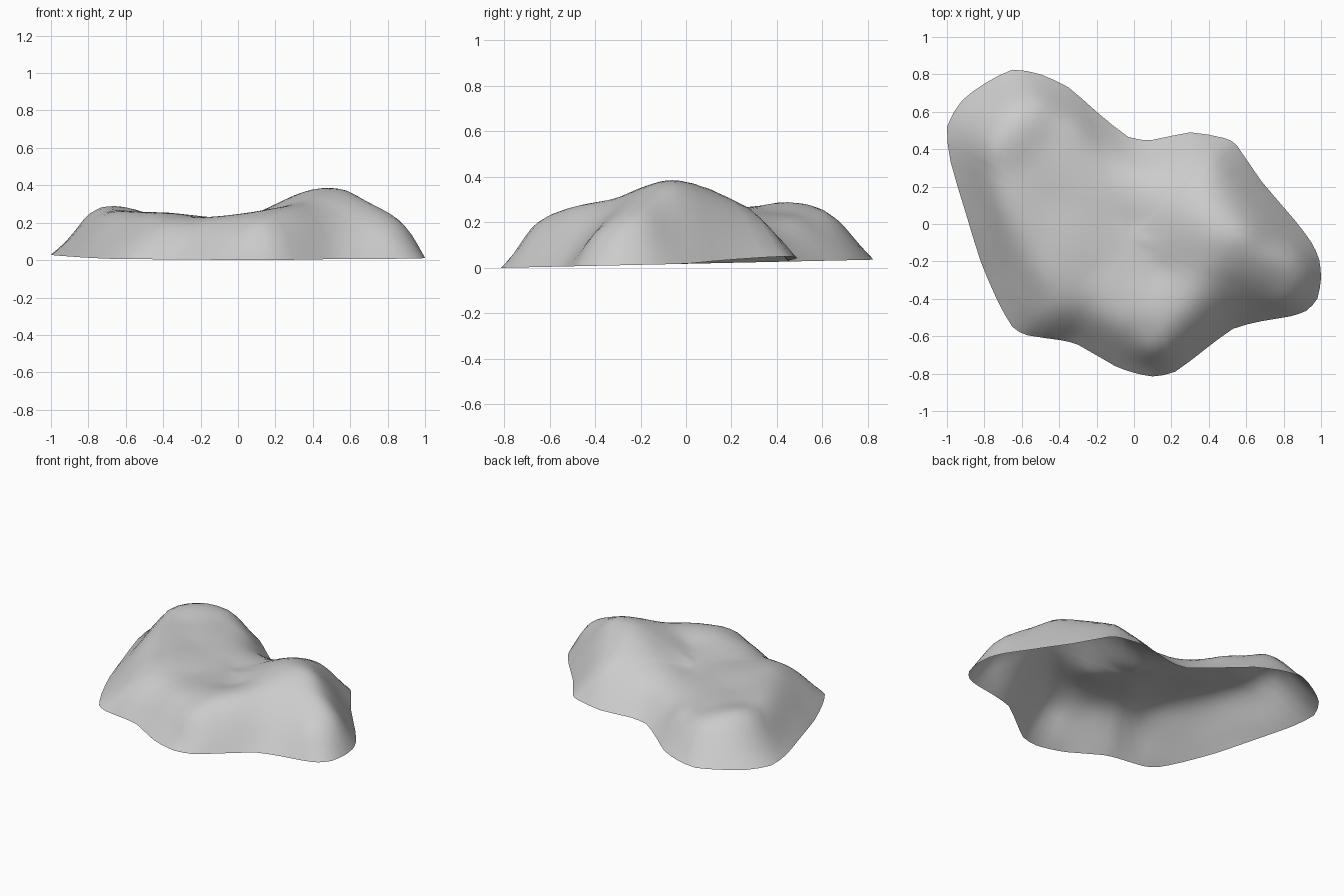
import bpy, bmesh, math
from mathutils import Vector

cube = bpy.data.objects.get("Cube")
if cube:
    bpy.data.objects.remove(cube, do_unlink=True)

# Plan outline of the rock, anticlockwise from the right tip
OUTLINE = [(1, -.29), (.99, -.19), (.95, -.1), (.86, .02), (.68, .23), (.55, .42), (.48, .46),
           (.3, .49), (.1, .45), (-.03, .465), (-.2, .6), (-.35, .73), (-.5, .8), (-.65, .825),
           (-.8, .75), (-.92, .66), (-1, .52), (-.98, .33), (-.9, .06), (-.82, -.2), (-.73, -.41),
           (-.65, -.55), (-.57, -.595), (-.4, -.62), (-.3, -.645), (-.1, -.76), (0, -.795),
           (.1, -.815), (.22, -.79), (.38, -.67), (.53, -.56), (.68, -.52), (.83, -.495),
           (.92, -.465), (.98, -.4)]

# Right summit, its ridge to the front nose, and the right lobe: x, y, height
SUMMIT = [(.41, -.02, .382), (.6, -.03, .36), (.35, .08, .355), (.43, -.22, .345),
          (.75, -.18, .285), (.88, -.17, .18), (.93, -.28, .14), (.81, -.41, .14),
          (.78, -.33, .21), (.53, -.47, .12), (.55, -.33, .25), (.35, -.41, .28),
          (.24, -.52, .26), (.38, -.55, .165), (.07, -.57, .23), (.1, -.69, .165),
          (.1, -.74, .085), (.23, -.7, .12), (.15, -.25, .245), (.42, .27, .26),
          (.62, .13, .21), (.4, .39, .16)]

# Left plateau, its steep shoulder and the low skirt around it
PLATEAU = [(0, 0, .22), (0, .3, .18), (-.2, .35, .2), (-.3, .51, .195), (-.45, .45, .24),
           (-.5, .66, .21), (-.65, .72, .14), (-.65, .61, .25), (-.72, .5, .275), (-.79, .4, .26),
           (-.88, .42, .14), (-.86, .14, .075), (-.8, .13, .16), (-.73, .14, .24),
           (-.6, .3, .262), (-.45, .1, .245), (-.8, -.1, .075), (-.72, -.08, .16),
           (-.64, -.05, .235), (-.67, -.37, .075), (-.58, -.33, .155), (-.5, -.28, .23),
           (-.4, -.45, .19), (-.45, -.55, .1), (-.22, -.59, .1), (-.12, -.54, .195),
           (-.2, -.25, .23), (-.8, .62, .15)]


def rim_height(x, y):
    return .018 + .022 * y + .1 * max(x, 0) * max(y, 0)


def kernel(ax, ay, bx, by):
    return math.sqrt((ax - bx) ** 2 + (ay - by) ** 2 + .002)


def solve(rows):
    # Gaussian elimination on an augmented matrix
    n = len(rows)
    for i in range(n):
        p = max(range(i, n), key=lambda r: abs(rows[r][i]))
        rows[i], rows[p] = rows[p], rows[i]
        for r in range(n):
            if r != i and rows[r][i]:
                f = rows[r][i] / rows[i][i]
                rows[r] = [a - f * b for a, b in zip(rows[r], rows[i])]
    return [rows[i][n] / rows[i][i] for i in range(n)]


# Smooth surface through the rim and relief points
points = [(x, y, rim_height(x, y)) for x, y in OUTLINE] + SUMMIT + PLATEAU
system = [[kernel(x, y, u, v) for u, v, _ in points] + [1, x, y, z] for x, y, z in points]
for term in (lambda p: 1, lambda p: p[0], lambda p: p[1]):
    system.append([term(p) for p in points] + [0] * 4)
weights = solve(system)


def height(x, y):
    a, b, c = weights[-3:]
    return a + b * x + c * y + sum(w * kernel(x, y, u, v) for w, (u, v, _) in zip(weights, points))


# Rim with one extra point between each pair
rim = []
for i, p in enumerate(OUTLINE):
    before, p, q, after = (Vector(OUTLINE[(i + k) % len(OUTLINE)]) for k in (-1, 0, 1, 2))
    rim += [p, (p + q) * .54 - (before + after) * .04]

# Concentric rings, closer together towards the rim
RINGS = 22
centre = Vector((-.03, -.08))
bm = bmesh.new()
rings = []
for k in range(RINGS):
    inset = 1 - (1 - k / RINGS) ** .75
    ring = []
    for p in rim:
        q = p.lerp(centre, inset)
        low = rim_height(*q)
        z = low if k == 0 else max(height(*q), low)
        ring.append(bm.verts.new((q.x, q.y, z)))
    rings.append(ring)
for outer, inner in zip(rings, rings[1:]):
    for i in range(len(rim)):
        j = (i + 1) % len(rim)
        bm.faces.new((outer[i], outer[j], inner[j], inner[i]))
tip = bm.verts.new((*centre, height(*centre)))
for i in range(len(rim)):
    bm.faces.new((rings[-1][i], rings[-1][(i + 1) % len(rim)], tip))

# Weather the surface slightly, keeping the rim
inside = [v for v in bm.verts if not v.is_boundary]
for _ in range(2):
    bmesh.ops.smooth_vert(bm, verts=inside, factor=.4, use_axis_z=True)

mesh = bpy.data.meshes.new("rock_shell")
bm.to_mesh(mesh)
bm.free()
mesh.shade_smooth()
rock = bpy.data.objects.new("rock_shell", mesh)
bpy.context.collection.objects.link(rock)

# Stone colour
stone = bpy.data.materials.new("stone_grey")
stone.use_nodes = True
colour = (.6, .6, .6, 1)
stone.diffuse_color = colour
stone.node_tree.nodes["Principled BSDF"].inputs["Base Color"].default_value = colour
mesh.materials.append(stone)
